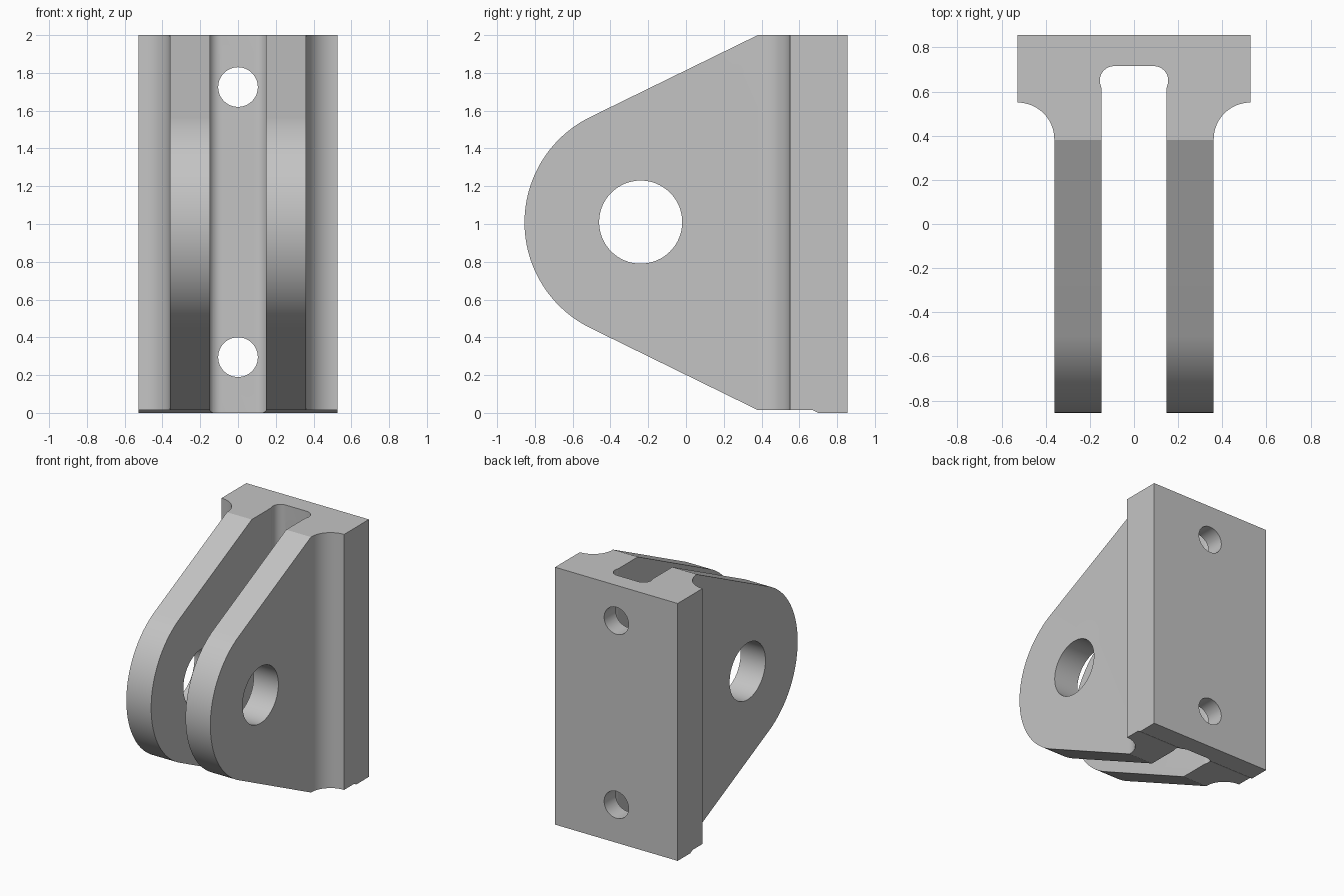
import bpy, bmesh
from math import sin, cos, radians
from mathutils import Vector

if "Cube" in bpy.data.objects:
    bpy.data.objects.remove(bpy.data.objects["Cube"])

grey = bpy.data.materials.new("plain grey")
grey.use_nodes = True
colour = (0.55, 0.55, 0.55, 1)
grey.diffuse_color = colour
grey.node_tree.nodes["Principled BSDF"].inputs["Base Color"].default_value = colour


def arc(cx, cy, r, start, end, steps):
    angles = [radians(start + (end - start) * i / steps) for i in range(steps + 1)]
    return [(cx + r * cos(a), cy + r * sin(a)) for a in angles]


def prism(name, outline, place, depth):
    """Extrude a 2D outline, placed in 3D by a function, along depth."""
    bm = bmesh.new()
    face = bm.faces.new([bm.verts.new(place(u, v)) for u, v in outline])
    moved = bmesh.ops.extrude_face_region(bm, geom=[face])["geom"]
    verts = [g for g in moved if isinstance(g, bmesh.types.BMVert)]
    bmesh.ops.translate(bm, verts=verts, vec=Vector(depth))
    bmesh.ops.recalc_face_normals(bm, faces=bm.faces)
    mesh = bpy.data.meshes.new(name)
    bm.to_mesh(mesh)
    bm.free()
    mesh.materials.append(grey)
    obj = bpy.data.objects.new(name, mesh)
    bpy.context.collection.objects.link(obj)
    return obj


def combine(target, tool, operation):
    tool.hide_render = True
    mod = target.modifiers.new(operation, 'BOOLEAN')
    mod.operation, mod.object, mod.solver = operation, tool, 'EXACT'
    bpy.context.view_layer.objects.active = target
    bpy.ops.object.modifier_apply(modifier=mod.name)
    bpy.data.objects.remove(tool)


# Plan section: back plate, concave outer fillets, two lugs and rounded slot
half = [(0.527, 0.855), (0.527, 0.55)]
half += arc(0.527, 0.384, 0.166, 90, 180, 16)
half += [(0.361, -0.9), (0.148, -0.9), (0.148, 0.615)]
half += arc(0.09, 0.65, 0.065, -25, 90, 14)
plan = half + [(-x, y) for x, y in reversed(half)]
bracket = prism("clevis_bracket", plan, lambda u, v: (u, v, -0.1), (0, 0, 2.2))

# Side outline: rounded nose, sloping edges and shallow step under the plate
side = [(0.855, 0), (0.855, 2), (0.38, 2)]
side += arc(-0.233, 1.008, 0.622, 116, 244, 56)
side += [(0.38, 0.015), (0.67, 0.015), (0.70, 0)]
side_shape = prism("side_shape", side, lambda u, v: (-0.7, u, v), (1.4, 0, 0))
combine(bracket, side_shape, 'INTERSECT')

# Pin hole through both lugs
pin = prism("pin_cutter", arc(-0.24, 1.01, 0.22, 0, 354.375, 63),
            lambda u, v: (-0.7, u, v), (1.4, 0, 0))
combine(bracket, pin, 'DIFFERENCE')

# Mounting holes through the back plate
for z in (0.295, 1.725):
    bolt = prism("bolt_cutter", arc(0, z, 0.105, 0, 352.5, 47),
                 lambda u, v: (u, 0.5, v), (0, 0.5, 0))
    combine(bracket, bolt, 'DIFFERENCE')

bpy.ops.object.select_all(action='DESELECT')
bracket.select_set(True)
bpy.context.view_layer.objects.active = bracket
bpy.ops.object.shade_smooth_by_angle(angle=radians(25))
